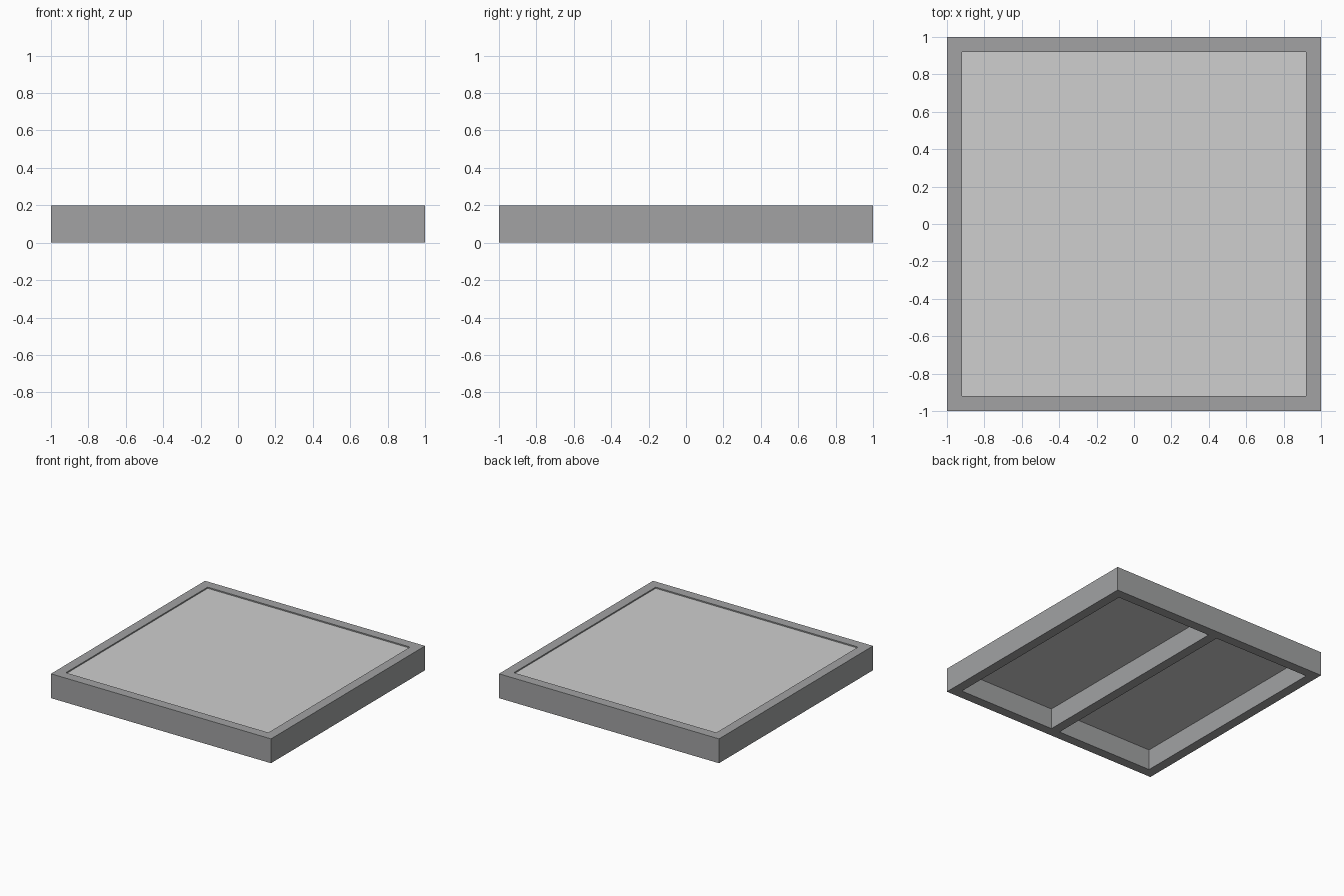
import bpy
import bmesh
from mathutils import Matrix

if "Cube" in bpy.data.objects:
    bpy.data.objects.remove(bpy.data.objects["Cube"], do_unlink=True)

OUTER, INNER = 1.0, 0.92
HEIGHT = 0.2
PANEL_BOTTOM, PANEL_TOP = 0.17, 0.19
RIB_WIDTH = 0.08


def material(name, rgb):
    mat = bpy.data.materials.new(name)
    mat.use_nodes = True
    colour = (*rgb, 1.0)
    mat.diffuse_color = colour
    mat.node_tree.nodes["Principled BSDF"].inputs["Base Color"].default_value = colour
    return mat


def finish(name, bm, mat):
    bmesh.ops.recalc_face_normals(bm, faces=bm.faces)
    mesh = bpy.data.meshes.new(name)
    bm.to_mesh(mesh)
    bm.free()
    mesh.materials.append(mat)
    obj = bpy.data.objects.new(name, mesh)
    bpy.context.collection.objects.link(obj)
    return obj


def box(name, width, depth, low, high, mat):
    bm = bmesh.new()
    place = Matrix.Translation((0, 0, (low + high) / 2))
    size = Matrix.Diagonal((width, depth, high - low, 1))
    bmesh.ops.create_cube(bm, size=1, matrix=place @ size)
    return finish(name, bm, mat)


dark_grey = material("dark grey", (0.36, 0.365, 0.37))
light_grey = material("light grey", (0.62, 0.62, 0.62))

# Square frame: a rectangular profile carried round four mitred corners
profile = [(OUTER, 0), (OUTER, HEIGHT), (INNER, HEIGHT), (INNER, 0)]
corners = [(1, 1), (-1, 1), (-1, -1), (1, -1)]
bm = bmesh.new()
rings = [[bm.verts.new((sx * r, sy * r, z)) for r, z in profile] for sx, sy in corners]
for i, ring in enumerate(rings):
    following = rings[(i + 1) % 4]
    for j in range(4):
        k = (j + 1) % 4
        bm.faces.new((ring[j], following[j], following[k], ring[k]))
finish("frame", bm, dark_grey)

# Inset panel just below the rim
box("top_panel", 2 * INNER, 2 * INNER, PANEL_BOTTOM, PANEL_TOP, light_grey)

# Support rib under the panel, running front to back
box("support_rib", RIB_WIDTH, 2 * INNER, 0, PANEL_BOTTOM, dark_grey)
